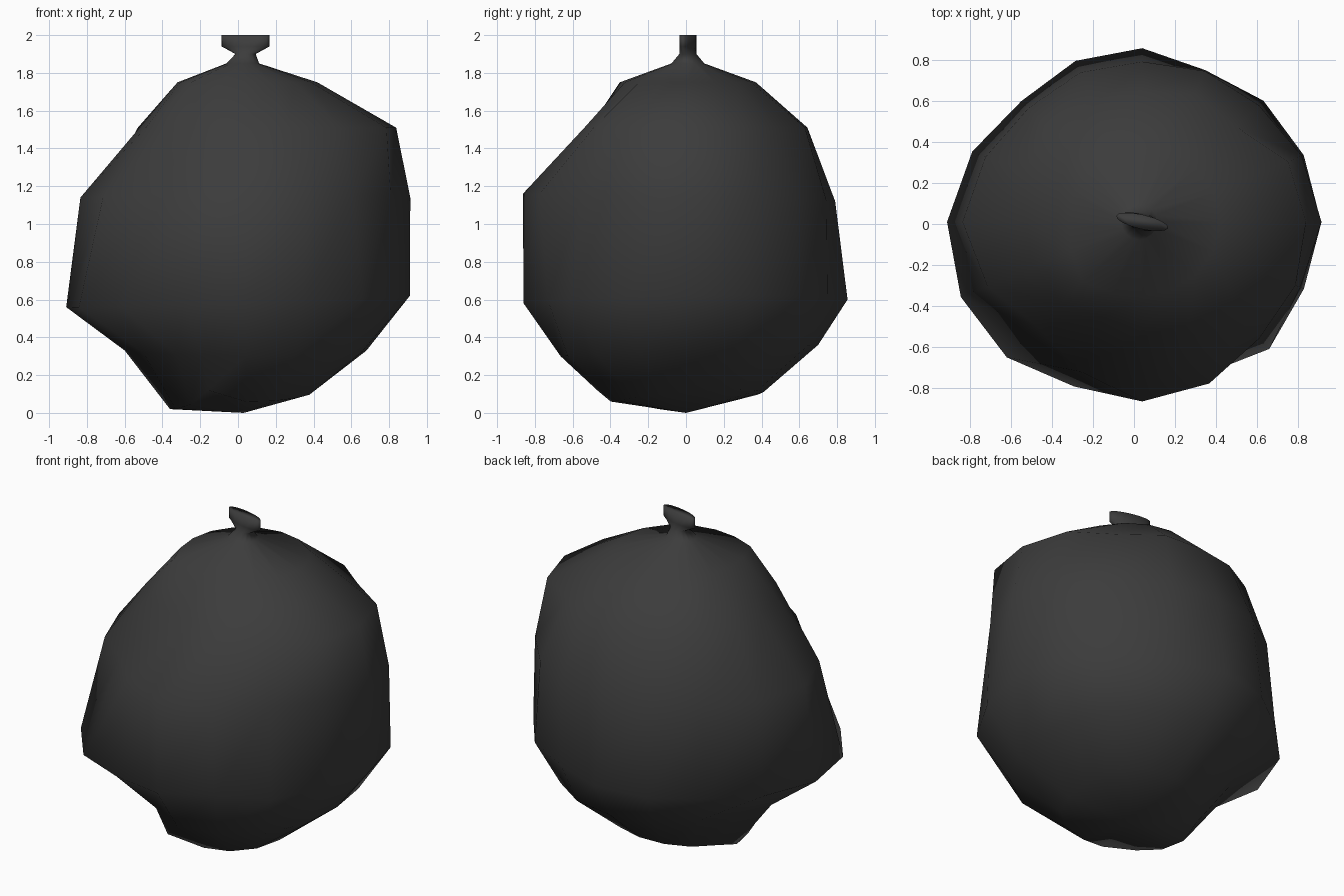
import bpy, bmesh
from math import cos, sin, radians, exp

if "Cube" in bpy.data.objects:
    bpy.data.objects.remove(bpy.data.objects["Cube"])

SEG = 16
CX, CY = 0.04, 0.01


def bumps(deg, items):
    """Sum of smooth bulges (+) and dents (-): (angle, width, amount)."""
    total = 0.0
    for centre, width, amount in items:
        d = (deg - centre + 180) % 360 - 180
        total += amount * exp(-(d / width) ** 2)
    return total


# Sack rings: height, height tilt (x, y), base radius, bulges and dents
sack = [
    (0.08, 0.03, 0.03, 0.40, [(0, 30, -0.06), (247, 14, 0.12)]),
    (0.33, 0.00, 0.03, 0.69, [(224, 30, -0.17), (153, 26, -0.09), (0, 30, -0.05)]),
    (0.59, 0.03, 0.01, 0.85, [(192, 38, 0.11), (225, 15, 0.03), (135, 15, -0.03), (67, 15, -0.05),
                              (45, 12, -0.01), (292, 12, -0.05), (315, 12, 0.025),
                              (0, 12, 0.02), (270, 10, 0.02)]),
    (1.14, 0.00, -0.02, 0.86, [(90, 45, -0.08), (228, 24, -0.14), (140, 22, -0.05), (180, 12, 0.02),
                               (320, 20, -0.06), (40, 18, -0.03), (0, 12, 0.015), (270, 10, 0.02)]),
    (1.51, 0.00, 0.00, 0.63, [(0, 30, 0.14), (20, 15, 0.06), (330, 22, 0.11),
                              (255, 36, -0.13), (185, 25, -0.07), (135, 20, 0.03), (67, 14, 0.04)]),
    (1.75, 0.00, 0.00, 0.36, [(0, 40, 0.02), (225, 20, 0.05)]),
    (1.85, 0.00, 0.00, 0.087, []),
]
# Tied end: height, half length, half thickness
tie = [(1.90, 0.055, 0.045), (1.94, 0.13, 0.035), (2.00, 0.13, 0.035)]

bm = bmesh.new()
rings = []
angles = [i * 360 / SEG for i in range(SEG)]

for z, tx, ty, radius, items in sack:
    ring = []
    for a in angles:
        c, s = cos(radians(a)), sin(radians(a))
        r = radius + bumps(a, items)
        ring.append(bm.verts.new((CX - 0.015 * (z > 1.8) + r * c, CY + r * s, z + tx * c + ty * s)))
    rings.append(ring)

# Flattened, slightly turned tie
turn = radians(-13)
for z, lx, ly in tie:
    ring = []
    for a in angles:
        x, y = lx * cos(radians(a)), ly * sin(radians(a))
        ring.append(bm.verts.new((CX + x * cos(turn) - y * sin(turn),
                                  0.01 + x * sin(turn) + y * cos(turn), z)))
    rings.append(ring)

# Pulled-down bottom corner on the left, with a lifted fold beside it
for i, z in ((8, 0.02), (9, 0.02), (10, 0.045), (11, 0.12), (12, 0.06)):
    rings[0][i].co.z = z

# Skin the rings, close the bottom to a point and cap the tie
for lower, upper in zip(rings, rings[1:]):
    for i in range(SEG):
        j = (i + 1) % SEG
        bm.faces.new((lower[i], lower[j], upper[j], upper[i]))
pole = bm.verts.new((0.03, 0.0, 0.0))
for i in range(SEG):
    bm.faces.new((rings[0][(i + 1) % SEG], rings[0][i], pole))
bm.faces.new(rings[-1])
for f in bm.faces:
    f.smooth = True
bmesh.ops.recalc_face_normals(bm, faces=bm.faces)

mesh = bpy.data.meshes.new("tied_sack")
bm.to_mesh(mesh)
bm.free()
obj = bpy.data.objects.new("tied_sack", mesh)
bpy.context.collection.objects.link(obj)

# Dark plastic
mat = bpy.data.materials.new("dark_plastic")
mat.diffuse_color = (0.045, 0.045, 0.045, 1)
mat.use_nodes = True
mat.node_tree.nodes["Principled BSDF"].inputs["Base Color"].default_value = mat.diffuse_color
mesh.materials.append(mat)
